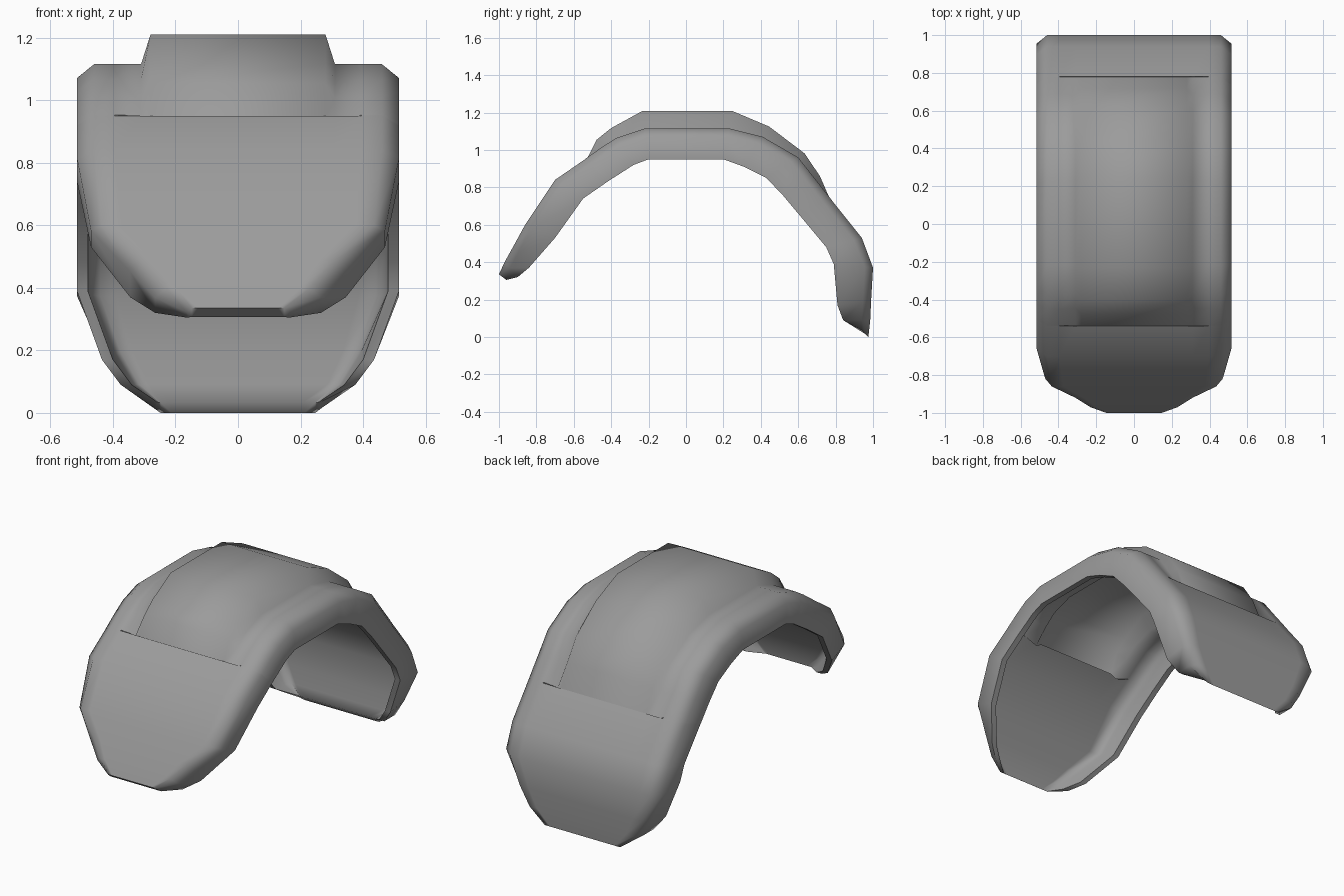
import bpy, bmesh
from mathutils import Vector

if "Cube" in bpy.data.objects:
    bpy.data.objects.remove(bpy.data.objects["Cube"])

SHELL = 0.035   # sheet thickness

# Stations along the arch, front to back:
# outer y, outer z, skirt edge y, skirt edge z, half width, panel rise, groove rise
S = [
    (-1.00, .335, -.96, .305, .165, 0, 0),
    (-.97, .40, -.90, .32, .265, 0, 0),
    (-.92, .49, -.84, .37, .345, 0, 0),
    (-.86, .60, -.70, .53, .47, 0, 0),
    (-.70, .84, -.55, .74, .515, 0, 0),
    (-.54, .95, -.42, .83, .515, 0, 0),
    (-.537, .953, -.418, .832, .515, -.015, -.035),
    (-.45, 1.015, -.35, .875, .515, .048, -.01),
    (-.37, 1.065, -.28, .92, .515, .06, 0),
    (-.22, 1.115, -.20, .95, .515, .095, 0),
    (.23, 1.115, .20, .95, .515, .095, 0),
    (.41, 1.07, .31, .91, .515, .065, 0),
    (.60, .96, .43, .85, .515, .04, 0),
    (.69, .845, .52, .755, .515, .03, -.01),
    (.777, .735, .597, .663, .515, -.015, -.035),
    (.78, .73, .60, .66, .515, 0, 0),
    (.94, .53, .75, .48, .515, 0, 0),
    (1.00, .37, .79, .39, .515, 0, 0),
    (.99, .20, .81, .17, .435, 0, 0),
    (.985, .09, .84, .09, .375, 0, 0),
    (.975, 0, .94, .035, .265, 0, 0),
]


def section(oy, oz, iy, iz, w, rise, groove):
    """Closed cross-section: outer skin, rolled skirt, inner skin, both halves."""
    o, i = Vector((0, oy, oz)), Vector((0, iy, iz))
    length = (i - o).length
    u = (i - o) / length
    t = SHELL if length > .1 else length * .95
    edge = w - min(.055 if w > .5 else .035, length * .35)
    k = min(1, edge / .46)
    # (x, depth into the shell, raised by)
    outer = [(.28 * k, 0, rise), (.31 * k, 0, groove), (.395 * k, 0, 0), (edge, 0, 0),
             (w, min(.045, length * .4), 0), (w, length, 0)]
    inner = [(w - SHELL, length, 0), (w - SHELL - .01, max(t, min(.075, length * .85)), 0),
             (min(edge - .02, w - .06), t, 0), (.385 * k, t, 0),
             (.295 * k, t, groove), (.255 * k, t, rise)]
    if length < .1:   # thin lip at the two tips
        inner = [(min(x, outer[5 - j][0]) if j > 2 else w - .006 * (j + 1), d, r)
                 for j, (x, d, r) in enumerate(inner)]
    half = []
    for x, depth, r in outer + inner:
        p = o + u * depth
        p += Vector((0, 0, r)) if rise < 0 else -u * r   # panel ends step straight down
        p.x = x
        half.append(p)
    return half + [Vector((-p.x, p.y, p.z)) for p in reversed(half)]


# Fender shell with raised centre panel, lofted through the sections
bm = bmesh.new()
rings = [[bm.verts.new(p) for p in section(*s)] for s in S]
n = len(rings[0])
for a, b in zip(rings, rings[1:]):
    for j in range(n):
        m = (j + 1) % n
        bm.faces.new((a[j], a[m], b[m], b[j]))

# Close both ends between outer and inner skin
for r in (rings[0], rings[-1]):
    for j in range(5):
        bm.faces.new((r[j], r[j + 1], r[10 - j], r[11 - j]))
        bm.faces.new((r[23 - j], r[22 - j], r[13 + j], r[12 + j]))
    bm.faces.new((r[0], r[11], r[12], r[23]))
bmesh.ops.recalc_face_normals(bm, faces=bm.faces)

mesh = bpy.data.meshes.new("wheel_fender")
bm.to_mesh(mesh)
bm.free()
fender = bpy.data.objects.new("wheel_fender", mesh)
bpy.context.collection.objects.link(fender)

# Dark grey paint
paint = bpy.data.materials.new("dark_grey")
paint.diffuse_color = (.33, .33, .33, 1)
paint.use_nodes = True
paint.node_tree.nodes["Principled BSDF"].inputs["Base Color"].default_value = paint.diffuse_color
mesh.materials.append(paint)

bpy.context.view_layer.objects.active = fender
fender.select_set(True)
bpy.ops.object.shade_smooth_by_angle(angle=1.35)
